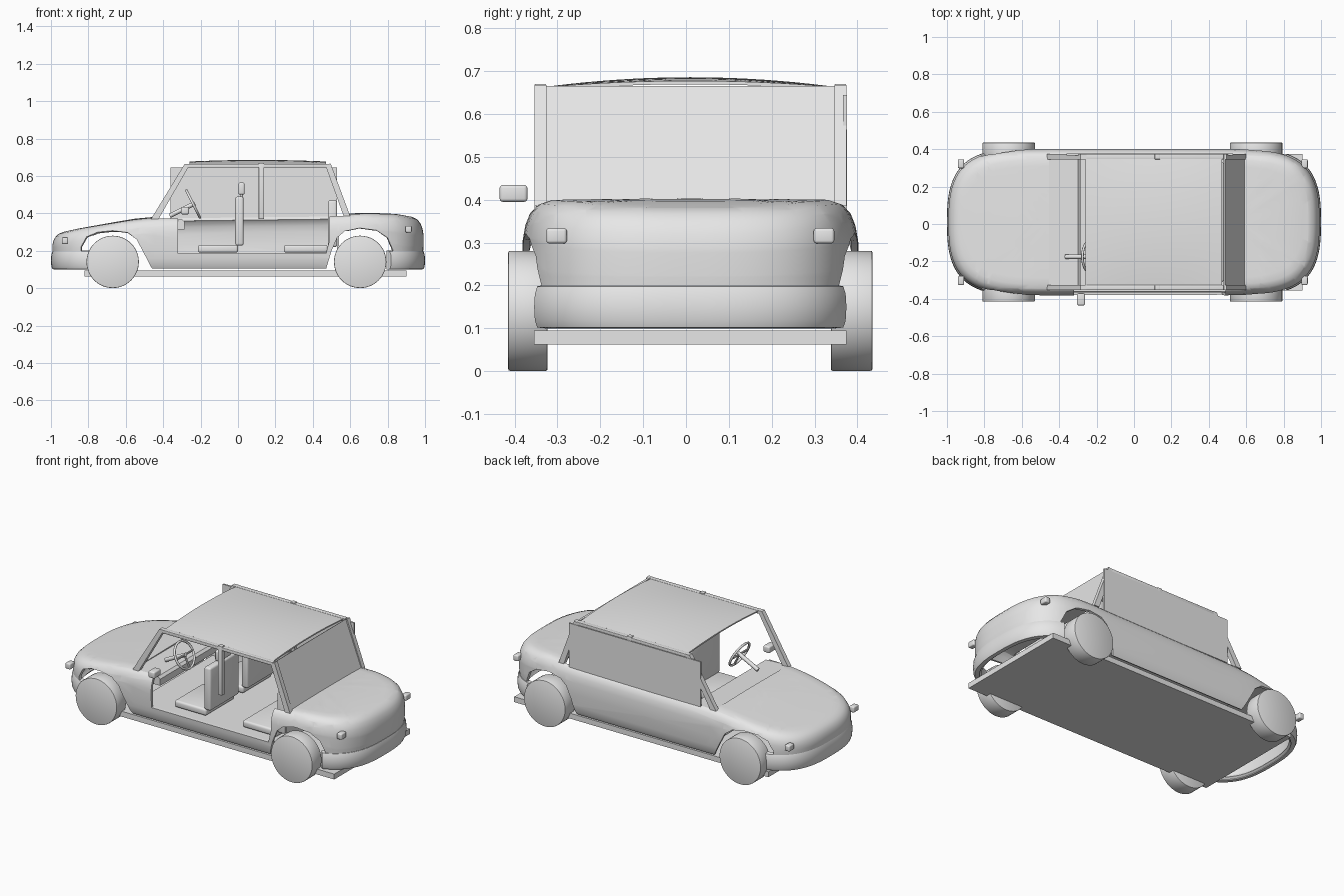
import bpy, bmesh, math
from mathutils import Vector, Matrix

if "Cube" in bpy.data.objects:
    bpy.data.objects.remove(bpy.data.objects["Cube"])

CY = 0.01  # centre line of the car
grey = bpy.data.materials.new("light_grey")
grey.diffuse_color = (0.8, 0.8, 0.8, 1)
grey.use_nodes = True
grey.node_tree.nodes["Principled BSDF"].inputs["Base Color"].default_value = grey.diffuse_color


def make(name, bm, recalc=True):
    if recalc:
        bmesh.ops.recalc_face_normals(bm, faces=bm.faces)
    me = bpy.data.meshes.new(name)
    bm.to_mesh(me)
    bm.free()
    me.materials.append(grey)
    ob = bpy.data.objects.new(name, me)
    bpy.context.collection.objects.link(ob)
    shade(ob)
    return ob


def shade(ob):
    bpy.ops.object.select_all(action='DESELECT')
    ob.select_set(True)
    bpy.context.view_layer.objects.active = ob
    bpy.ops.object.shade_smooth_by_angle(angle=math.radians(35))


def box(name, x, y, z, bevel=0.0):
    bm = bmesh.new()
    bmesh.ops.create_cube(bm, size=1)
    for v in bm.verts:
        v.co = [(a + b) / 2 + (b - a) * c for (a, b), c in zip((x, y, z), v.co)]
    if bevel:
        bmesh.ops.bevel(bm, geom=bm.edges[:], offset=bevel, segments=3, affect='EDGES', profile=0.5)
    return make(name, bm)


def prism(name, pts, y0, y1):
    """Side-view outline extruded across the car."""
    bm = bmesh.new()
    a, b = ([bm.verts.new((x, y, z)) for x, z in pts] for y in (y0, y1))
    bm.faces.new(a)
    bm.faces.new(b[::-1])
    for i in range(len(pts)):
        j = (i + 1) % len(pts)
        bm.faces.new((a[i], b[i], b[j], a[j]))
    return make(name, bm)


def cylinder(name, p, q, r, seg=16, bevel=0.0):
    p, q = Vector(p), Vector(q)
    bm = bmesh.new()
    m = Matrix.Translation((p + q) / 2) @ (q - p).to_track_quat('Z', 'Y').to_matrix().to_4x4()
    bmesh.ops.create_cone(bm, cap_ends=True, segments=seg, radius1=r, radius2=r, depth=(q - p).length, matrix=m)
    if bevel:
        caps = [e for e in bm.edges if any(len(f.verts) > 4 for f in e.link_faces)]
        bmesh.ops.bevel(bm, geom=caps, offset=bevel, segments=2, affect='EDGES', profile=0.5)
    return make(name, bm)


def carve(bm, pts, y0, y1):
    """Cut a convex side-view opening, between y0 and y1, out of a surface."""
    mid = sum((Vector((x, 0, z)) for x, z in pts), Vector()) / len(pts)
    planes = [(Vector((0, y0, 0)), Vector((0, -1, 0))), (Vector((0, y1, 0)), Vector((0, 1, 0)))]
    for (x, z), (u, w) in zip(pts, pts[1:] + pts[:1]):
        p, n = Vector((x, 0, z)), Vector((w - z, 0, x - u)).normalized()
        planes.append((p, n if (p - mid).dot(n) > 0 else -n))
    inside = bm.faces[:]
    for k, (p, n) in enumerate(planes):
        geom = {g for f in inside for g in [f, *f.edges, *f.verts]}
        bmesh.ops.bisect_plane(bm, geom=list(geom), dist=1e-6, plane_co=p, plane_no=n)
        inside = [f for f in bm.faces
                  if all((f.calc_center_median() - a).dot(b) < 0 for a, b in planes[:k + 1])]
    bmesh.ops.delete(bm, geom=inside, context='FACES')


# plan outline and top height line of the body
N = 128


def outline(i, d):
    a = 2 * math.pi * i / N
    c, s = (0 if abs(k) < 1e-9 else k for k in (math.cos(a), math.sin(a)))
    return ((1 - d) * math.copysign(abs(c) ** (2 / 7.5), c),
            CY + (0.4 - d) * math.copysign(abs(s) ** (2 / 2.7), s))


HEIGHT = [(-1, .285), (-.95, .298), (-.85, .318), (-.7, .343), (-.55, .368), (-.42, .38),
          (.45, .39), (.7, .4), (.85, .395), (.95, .378), (1, .363)]


def height(x):
    for (a, h), (b, k) in zip(HEIGHT, HEIGHT[1:]):
        if x <= b:
            return h + (k - h) * (x - a) / (b - a)
    return HEIGHT[-1][1]


# body surface lofted in rings: rising sides, then the domed top closing in
SIDES = [(0, .03), (.07, .02), (.2, .013), (.45, .008), (.7, .008), (.82, .014), (.91, .024), (.97, .04)]
TOPS = [(0, .065), (.001, .1), (.002, .16), (.003, .25), (.004, .33), (.004, .385)]
bm = bmesh.new()
rings = []
for n, (k, d) in enumerate(SIDES + TOPS):
    ring = []
    for i in range(N):
        x, y = outline(i, d)
        top = height(x)
        ring.append(bm.verts.new((x, y, .105 + k * (top - .105) if n < len(SIDES) else top + k)))
    rings.append(ring)
for a, b in zip(rings, rings[1:]):
    for i in range(N):
        j = (i + 1) % N
        bm.faces.new((a[i], a[j], b[j], b[i]))
r = rings[-1]
for i in range(N // 2):
    bm.faces.new(list(dict.fromkeys([r[i], r[i + 1], r[N - i - 1], r[-i]])))
bmesh.ops.recalc_face_normals(bm, faces=bm.faces)
bm.normal_update()
if max(bm.faces, key=lambda f: f.calc_center_median().z).normal.z < 0:
    bmesh.ops.reverse_faces(bm, faces=bm.faces[:])

# cabin, wheel arches and the open near-side doorway
carve(bm, [(-.455, .22), (.59, .22), (.59, 1), (-.455, 1)], CY - .355, CY + .355)
carve(bm, [(-.84, 0), (-.84, .22), (-.81, .275), (-.75, .3), (-.67, .308), (-.59, .298),
           (-.54, .26), (-.46, .105), (-.405, 0)], -1, 1)
carve(bm, [(.44, 0), (.47, .1), (.5, .2), (.53, .27), (.57, .305), (.65, .322),
           (.74, .31), (.80, .27), (.83, .2), (.83, 0)], -1, 1)
carve(bm, [(-.32, 1), (-.32, .185), (.47, .185), (.49, .26), (.49, 1)], -1, -.2)
body = make("body_shell", bm, False)
solid = body.modifiers.new("thickness", 'SOLIDIFY')
solid.thickness, solid.offset = .015, -1
bpy.ops.object.modifier_apply(modifier=solid.name)
shade(body)

# bumpers wrapping the two ends
for name, s, limit in (("front_bumper", -1, .79), ("rear_bumper", 1, .8)):
    bm = bmesh.new()
    path = [i for i in range(-N // 4, N // 4 + 1) if outline(i, 0)[0] > limit]
    prof = [(.03, .1), (.008, .102), (.002, .118), (0, .15), (.002, .18), (.008, .198), (.03, .202)]
    cols = []
    for i in path:
        cols.append([bm.verts.new((s * outline(i, d)[0], outline(i, d)[1], z)) for d, z in prof])
    for a, b in zip(cols, cols[1:]):
        for j in range(len(prof)):
            k = (j + 1) % len(prof)
            bm.faces.new((a[j], a[k], b[k], b[j]))
    bm.faces.new(cols[0])
    bm.faces.new(cols[-1])
    make(name, bm)

# underbody, cabin floor and bulkheads
box("chassis_plate", (-.82, .9), (CY - .365, CY + .365), (.062, .095))
box("cabin_floor", (-.44, .49), (CY - .37, CY + .37), (.168, .183))
box("rear_bulkhead", (.53, .54), (CY - .31, CY + .31), (.18, .385))

# dashboard
prism("dashboard", [(-.46, .375), (-.30, .368), (-.285, .355), (-.285, .315), (-.45, .315)], CY - .355, CY + .355)

# wheels
for xn, x in (("front", -.67), ("rear", .653)):
    for yn, y0, y1 in (("right", -.415, -.323), ("left", .338, .435)):
        cylinder(f"{xn}_{yn}_wheel", (x, y0, .141), (x, y1, .141), .14, 48, .004)

# pillars and roof rails
for yn, y in (("right", CY - .35), ("left", CY + .35)):
    w = (y - .014, y + .014)
    prism(f"{yn}_front_pillar", [(-.465, .37), (-.425, .37), (-.255, .665), (-.285, .665)], *w)
    prism(f"{yn}_rear_pillar", [(.565, .385), (.6, .385), (.495, .668), (.468, .655)], *w)
    box(f"{yn}_centre_pillar", (.11, .14), w, (.37, .67), .003)
    box(f"{yn}_roof_rail", (-.275, .48), w, (.645, .665), .003)

# arched roof skin
bm = bmesh.new()
bmesh.ops.create_grid(bm, x_segments=16, y_segments=20, size=1)
for v in bm.verts:
    u, t = v.co.x, v.co.y
    v.co = (.105 + .365 * u, CY + .35 * t, .662 + .024 * (1 - t * t) * (1 - .35 * u * u))
bmesh.ops.solidify(bm, geom=bm.faces[:], thickness=.008)
make("roof", bm)

# rear window and the raised left side window
prism("rear_window", [(.585, .39), (.593, .39), (.487, .665), (.479, .66)], CY - .34, CY + .34)
box("left_side_window", (-.36, .53), (.366, .376), (.37, .645))

# seats
for yn, y in (("right", CY - .18), ("left", CY + .18)):
    w = (y - .14, y + .14)
    box(f"{yn}_front_cushion", (-.215, 0), w, (.19, .232), .012)
    box(f"{yn}_front_backrest", (-.015, .03), w, (.228, .49), .012)
    box(f"{yn}_headrest", (.002, .036), (y - .06, y + .06), (.5, .565), .01)
    cylinder(f"{yn}_headrest_post", (.018, y, .48), (.018, y, .51), .008)
box("rear_bench_cushion", (.245, .48), (CY - .32, CY + .32), (.19, .232), .012)
box("rear_bench_backrest", (.48, .53), (CY - .32, CY + .32), (.22, .47), .012)

# steering wheel with spokes and column
c = Vector((-.24, -.175, .45))
axis = Vector((.08, 0, .04)).normalized()
rim = [c + Vector((-axis.z * math.cos(a), math.sin(a), axis.x * math.cos(a))) * .08
       for a in (2 * math.pi * i / 32 for i in range(32))]
cu = bpy.data.curves.new("steering_wheel", 'CURVE')
cu.dimensions, cu.bevel_depth, cu.bevel_resolution = '3D', .007, 2
sp = cu.splines.new('POLY')
sp.points.add(31)
for p, q in zip(sp.points, rim):
    p.co = (*q, 1)
sp.use_cyclic_u = True
cu.materials.append(grey)
bpy.context.collection.objects.link(bpy.data.objects.new("steering_wheel", cu))
for i in (8, 16, 24):
    cylinder(f"steering_spoke_{i}", c, rim[i], .006, 8)
cylinder("steering_column", c + axis * .01, c - axis * .14, .012)

# door mirror
box("mirror", (-.305, -.262), (-.435, -.37), (.395, .435), .008)

# lamps
for xn, x, z in (("front", -.925, .255), ("rear", .912, .316)):
    for yn, s in (("right", -1), ("left", 1)):
        m = CY + s * .312
        box(f"{xn}_{yn}_lamp", (x - .017, x + .017), (m - .024, m + .024), (z - .018, z + .018), .007)
